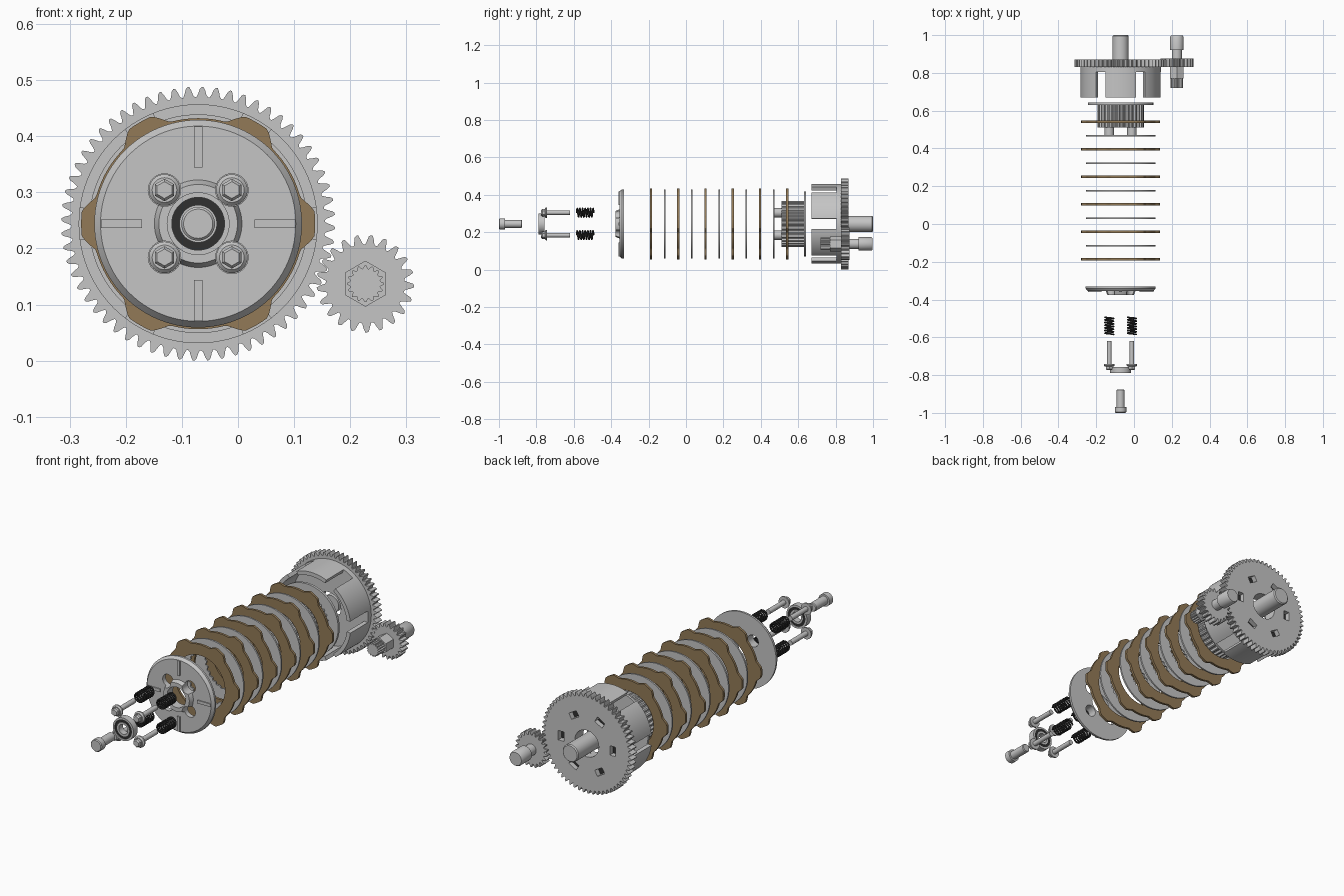
import bpy, bmesh, math
from math import cos, sin, pi, radians

if "Cube" in bpy.data.objects:
    bpy.data.objects.remove(bpy.data.objects["Cube"])

def material(name, rgb):
    m = bpy.data.materials.new(name)
    m.diffuse_color = (*rgb, 1)
    m.use_nodes = True
    m.node_tree.nodes["Principled BSDF"].inputs["Base Color"].default_value = m.diffuse_color
    return m

STEEL = material("steel grey", (0.56, 0.56, 0.56))
BROWN = material("friction brown", (0.29, 0.195, 0.095))
DARK = material("rubber black", (0.03, 0.03, 0.03))

MAIN = (-0.071, 0.244)      # main axis (x, z)
SIDE = (0.227, 0.137)       # small gear axis
POSTS = [(MAIN[0] + sx * 0.06, MAIN[1] + sz * 0.06) for sx in (-1, 1) for sz in (-1, 1)]

def finish(name, bm, mat):
    bmesh.ops.remove_doubles(bm, verts=bm.verts, dist=1e-5)
    bmesh.ops.recalc_face_normals(bm, faces=bm.faces)
    me = bpy.data.meshes.new(name)
    bm.to_mesh(me)
    bm.free()
    me.materials.append(mat)
    ob = bpy.data.objects.new(name, me)
    bpy.context.collection.objects.link(ob)
    return ob

def turn(name, profile, mat=STEEL, n=48, c=MAIN, arc=None, start=0.0):
    """Sweep a closed (radius, y) profile about the y axis; radius may be a function of angle."""
    bm = bmesh.new()
    a0, a1 = arc or (start, start + 2 * pi)
    rings = []
    for i in range(n + 1 if arc else n):
        a = a0 + (a1 - a0) * i / n
        row = []
        for r, y in profile:
            r = r(a) if callable(r) else r
            row.append(bm.verts.new((c[0] + r * cos(a), y, c[1] + r * sin(a))))
        rings.append(row)
    k = len(profile)
    for i in range(n):
        p, q = rings[i], rings[(i + 1) % len(rings)]
        for j in range(k):
            bm.faces.new((p[j], p[(j + 1) % k], q[(j + 1) % k], q[j]))
    if arc:
        bm.faces.new(rings[0])
        bm.faces.new(rings[-1])
    return finish(name, bm, mat)

def ring(name, y0, y1, outer, inner=0, **kw):
    return turn(name, [(outer, y0), (outer, y1), (inner, y1), (inner, y0)], **kw)

def box(name, x, y, z, size, angle=0.0, mat=STEEL):
    bm = bmesh.new()
    bmesh.ops.create_cube(bm, size=1)
    for v in bm.verts:
        px, py, pz = (v.co[i] * size[i] for i in range(3))
        v.co = (x + px * cos(angle) - pz * sin(angle), y + py, z + px * sin(angle) + pz * cos(angle))
    return finish(name, bm, mat)

def cut(ob, cutters):
    for cutter in cutters:
        cutter.hide_render = True
        mod = ob.modifiers.new("hole", 'BOOLEAN')
        mod.operation, mod.solver, mod.object = 'DIFFERENCE', 'EXACT', cutter
        bpy.context.view_layer.objects.active = ob
        bpy.ops.object.modifier_apply(modifier=mod.name)
        bpy.data.objects.remove(cutter)

def teeth(count, root, tip, phase=0.0):
    """Rounded gear tooth outline with a tooth centred on the phase angle."""
    def radius(a):
        t = min(1, max(0, 0.5 + 0.65 * cos((a - phase) * count)))
        return root + (tip - root) * t
    return radius

def polar(r, a, c=MAIN):
    return c[0] + r * cos(a), c[1] + r * sin(a)

# Main gear with six damper windows
mesh_angle = math.atan2(SIDE[1] - MAIN[1], SIDE[0] - MAIN[0])
gear = ring("main_gear", 0.83, 0.87, teeth(60, 0.226, 0.244, mesh_angle), 0.065, n=480)
windows = []
for i in range(6):
    a = i * pi / 3
    x, z = polar(0.14, a)
    windows.append(box("window_cutter", x, 0.86, z, (0.03, 0.05, 0.046), a))
    box("damper_block", x, 0.842, z, (0.026, 0.012, 0.04), a, DARK)
cut(gear, windows)

# Outer basket: floor and six fingers
ring("basket_floor", 0.805, 0.83, 0.213, 0.065, n=96)
for i in range(6):
    m = radians(30 + 60 * i)
    ring("basket_finger", 0.67, 0.815, 0.213, 0.194, n=12, arc=(m - radians(22.3), m + radians(22.3)))
turn("main_shaft", [(0, 0.82), (0.043, 0.82), (0.043, 0.995), (0.038, 1.0), (0, 1.0)])

# Small gear, its shaft, nut and splined end
ring("small_gear", 0.83, 0.875, teeth(21, 0.070, 0.087, mesh_angle + pi + pi / 21), n=168, c=SIDE)
turn("small_shaft", [(0, 0.87), (0.027, 0.87), (0.027, 0.922), (0.036, 0.922),
                     (0.036, 0.99), (0.032, 0.997), (0, 0.997)], c=SIDE)
ring("small_nut", 0.77, 0.835, 0.041, n=6, c=SIDE, start=pi / 6)
ring("small_spline", 0.72, 0.775, teeth(16, 0.027, 0.033), n=96, c=SIDE)

# Inner hub: flange, splined drum and four posts
ring("hub_flange", 0.63, 0.642, 0.173, 0.045, n=72)
ring("hub_drum", 0.51, 0.635, teeth(30, 0.114, 0.123), 0.1, n=240)
for p in POSTS:
    ring("hub_post", 0.468, 0.635, 0.025, 0.01, n=24, c=p)

# Friction plates with six outer tabs, and plain plates toothed inside
def tab_outline(a):
    d = abs((math.degrees(a) + 30) % 60 - 30)
    return 0.188 + 0.0205 * min(1, max(0, (14.5 - d) / 8))

for i in range(6):
    y = 0.541 - 0.1455 * i
    ring("friction_plate", y - 0.006, y + 0.006, tab_outline, 0.135, mat=BROWN, n=180)
for i in range(5):
    y = 0.468 - 0.1455 * i
    ring("plain_plate", y - 0.004, y + 0.004, 0.184, teeth(30, 0.120, 0.127), n=240)

# Pressure plate with chamfered rim, raised boss, ribs and four spring holes
plate = turn("pressure_plate", [(0.185, -0.332), (0.185, -0.342), (0.174, -0.356), (0.078, -0.356),
                                (0.07, -0.376), (0.05, -0.376), (0.05, -0.332)], n=96)
cut(plate, [ring("spring_hole_cutter", -0.4, -0.3, 0.029, n=32, c=p) for p in POSTS])
for i in range(4):
    a = i * pi / 2
    x, z = polar(0.137, a)
    box("plate_rib", x, -0.357, z, (0.073, 0.008, 0.015), a)

# Springs and flanged bolts on the four posts
for x, z in POSTS:
    cu = bpy.data.curves.new("spring", 'CURVE')
    cu.dimensions, cu.bevel_depth, cu.bevel_resolution, cu.use_fill_caps = '3D', 0.0045, 1, True
    sp = cu.splines.new('POLY')
    turns, steps = 6.5, 16
    total = int(turns * steps)
    sp.points.add(total)
    for i, pt in enumerate(sp.points):
        a = 2 * pi * i / steps
        pt.co = (x + 0.023 * cos(a), -0.585 + 0.092 * i / total, z + 0.023 * sin(a), 1)
    cu.materials.append(DARK)
    spring = bpy.data.objects.new("spring", cu)
    bpy.context.collection.objects.link(spring)
    bpy.ops.object.select_all(action='DESELECT')
    spring.select_set(True)
    bpy.context.view_layer.objects.active = spring
    bpy.ops.object.convert(target='MESH')

    turn("bolt_shank", [(0, -0.75), (0.012, -0.75), (0.012, -0.62), (0, -0.62)], n=20, c=(x, z))
    turn("bolt_flange", [(0, -0.742), (0.028, -0.742), (0.028, -0.749), (0.022, -0.755), (0, -0.755)],
         n=32, c=(x, z))
    turn("bolt_head", [(0, -0.75), (0.020, -0.75), (0.020, -0.768), (0.015, -0.774), (0, -0.774)],
         n=6, c=(x, z), start=pi / 6)

# Release bearing: outer race, seal and inner race
ring("bearing_outer_race", -0.788, -0.756, 0.056, 0.047)
ring("bearing_seal", -0.785, -0.759, 0.0475, 0.033, mat=DARK)
ring("bearing_inner_race", -0.788, -0.756, 0.0335, 0.024)

# Push rod with wider head
turn("push_rod", [(0, -1.0), (0.026, -1.0), (0.030, -0.996), (0.030, -0.968), (0.021, -0.968),
                  (0.021, -0.88), (0.018, -0.876), (0, -0.876)])

# Smooth round sides, keep edges crisp
bpy.ops.object.select_all(action='SELECT')
bpy.ops.object.shade_smooth_by_angle(angle=radians(30))
